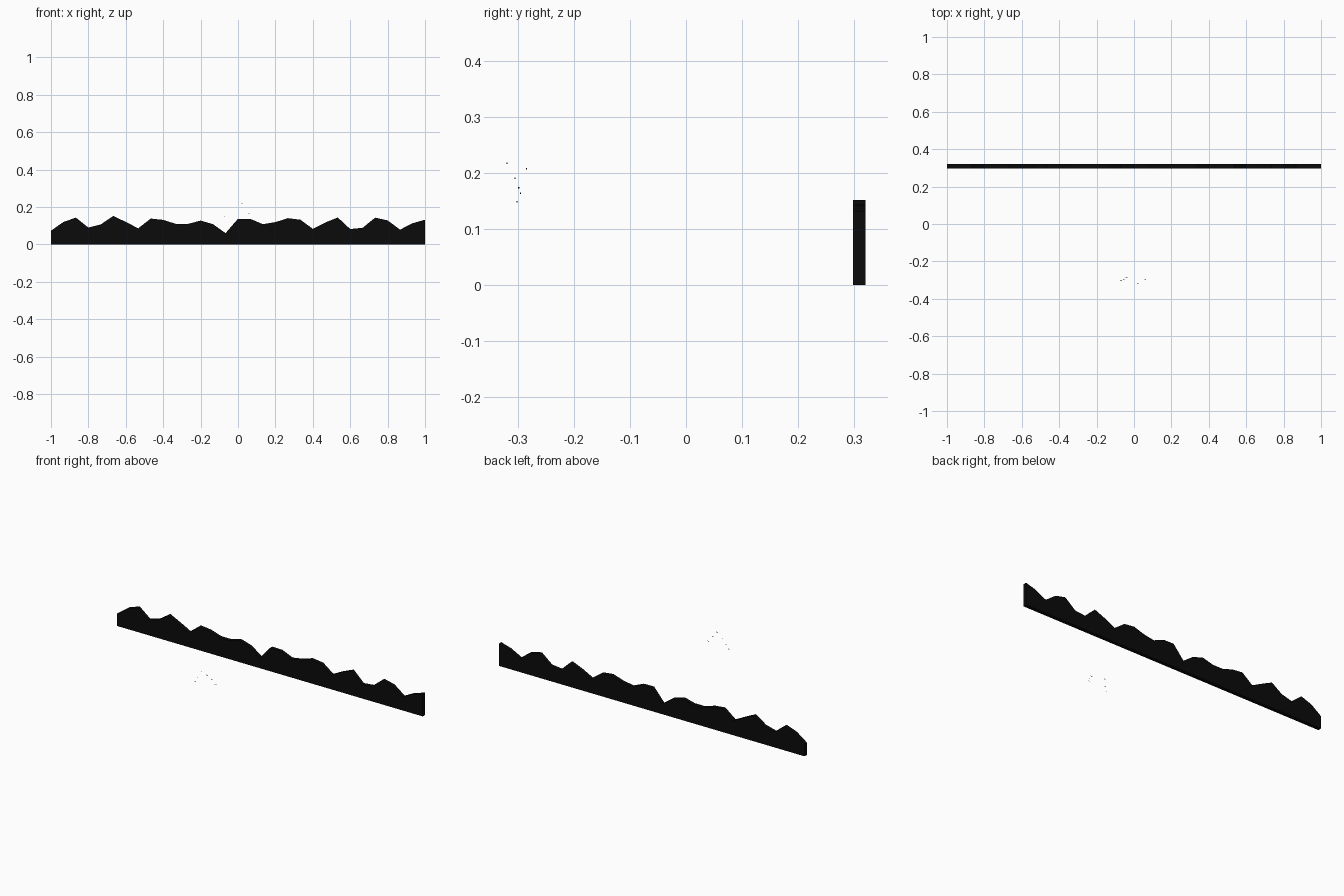
import bpy, bmesh

if "Cube" in bpy.data.objects:
    bpy.data.objects.remove(bpy.data.objects["Cube"])


def material(name, rgb):
    m = bpy.data.materials.new(name)
    m.diffuse_color = (*rgb, 1.0)
    m.use_nodes = True
    m.node_tree.nodes["Principled BSDF"].inputs["Base Color"].default_value = m.diffuse_color
    return m


black = material("silhouette black", (0.0033, 0.0033, 0.0033))


def extruded_profile(name, outline, y0, y1, mat, loc=(0, 0, 0)):
    """Closed x-z outline extruded along y."""
    bm = bmesh.new()
    face = bm.faces.new([bm.verts.new((x, y0, z)) for x, z in outline])
    ext = bmesh.ops.extrude_face_region(bm, geom=[face])["geom"]
    for v in ext:
        if isinstance(v, bmesh.types.BMVert):
            v.co.y = y1
    bmesh.ops.recalc_face_normals(bm, faces=bm.faces)
    me = bpy.data.meshes.new(name)
    bm.to_mesh(me)
    bm.free()
    me.materials.append(mat)
    ob = bpy.data.objects.new(name, me)
    ob.location = loc
    bpy.context.collection.objects.link(ob)
    return ob


# Jagged ridge: crest heights at 31 evenly spaced stations
crest = [.073, .12, .143, .09, .107, .152, .12, .086, .138, .131, .11, .11,
         .127, .108, .06, .137, .136, .108, .119, .14, .132, .083, .117, .144,
         .082, .089, .143, .128, .079, .113, .132]
step = 2 / (len(crest) - 1)
top = [(-1 + i * step, h) for i, h in enumerate(crest)]
extruded_profile("ridge_silhouette", [(1, 0), (-1, 0)] + top, 0.298, 0.32, black)

# Tiny distant birds: shallow chevrons floating in front of the ridge
bird = [(-.005, .001), (0, -.0008), (.005, .001), (.005, .0018), (0, 0), (-.005, .0018)]
flock = [(-.07, -.301, .148), (-.055, -.298, .173), (-.04, -.284, .207),
         (.02, -.319, .217), (.04, -.305, .19), (.06, -.295, .163)]
for i, pos in enumerate(flock):
    extruded_profile(f"bird_{i + 1}", bird, -.001, .001, black, pos)
